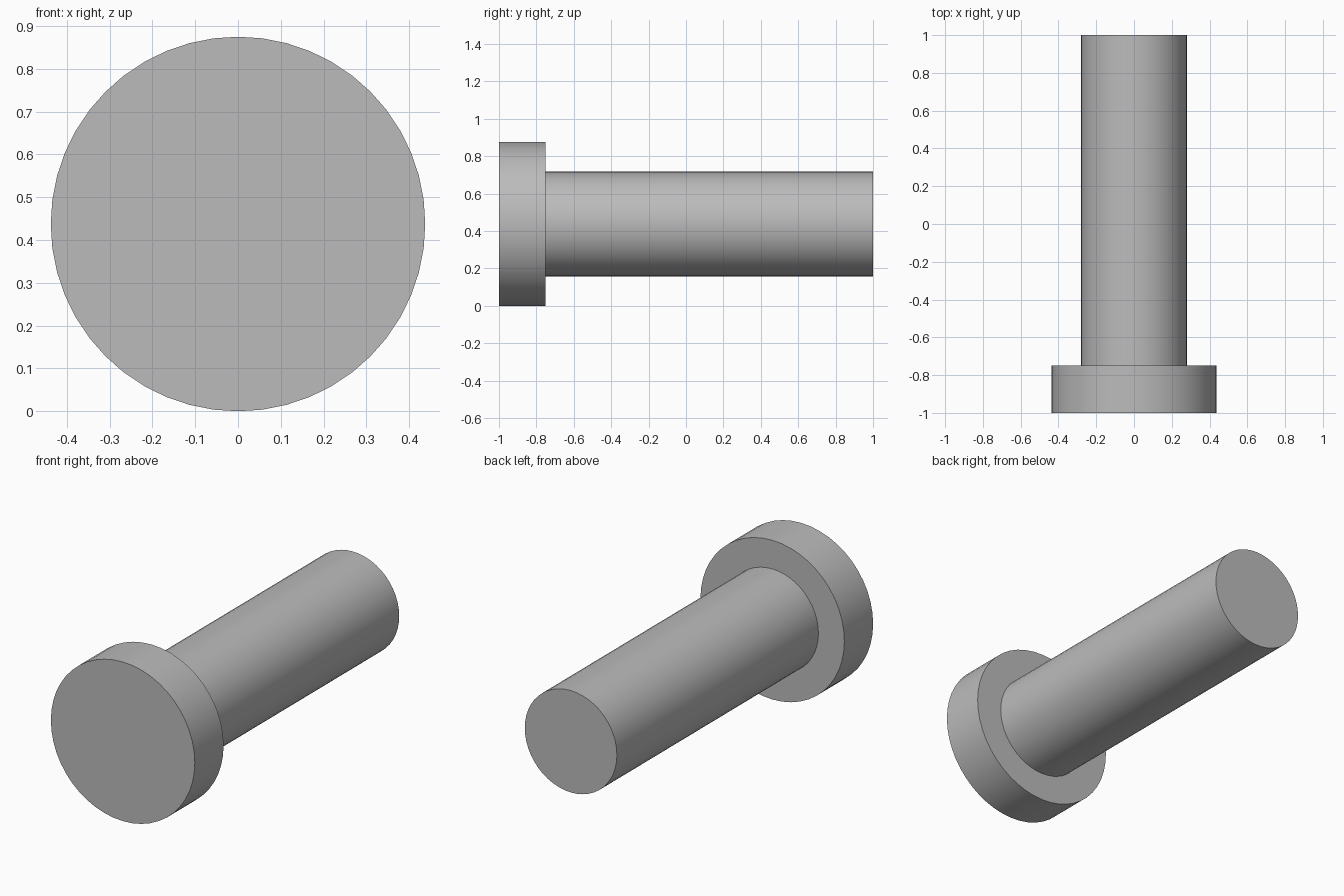
import bpy
import math

if "Cube" in bpy.data.objects:
    bpy.data.objects.remove(bpy.data.objects["Cube"], do_unlink=True)

HEAD_RADIUS = 0.4375
SHAFT_RADIUS = 0.28
SIDES = 48

# Plain grey metal
grey = bpy.data.materials.new("grey_metal")
grey.use_nodes = True
colour = (0.5, 0.5, 0.5, 1)
grey.diffuse_color = colour
grey.node_tree.nodes["Principled BSDF"].inputs["Base Color"].default_value = colour


def rod(name, radius, y_start, y_end):
    """Capped cylinder lying along y, on the shared axis."""
    bpy.ops.mesh.primitive_cylinder_add(
        vertices=SIDES, radius=radius, depth=y_end - y_start,
        location=(0, (y_start + y_end) / 2, HEAD_RADIUS),
        rotation=(math.pi / 2, 0, 0))
    part = bpy.context.object
    part.name = name
    part.data.materials.append(grey)
    bpy.ops.object.transform_apply(location=False, rotation=True, scale=True)
    bpy.ops.object.shade_smooth_by_angle(angle=math.radians(30))
    return part


# Wide flat head at the front, long shaft behind it
rod("head", HEAD_RADIUS, -1, -0.75)
rod("shaft", SHAFT_RADIUS, -0.75, 1)
